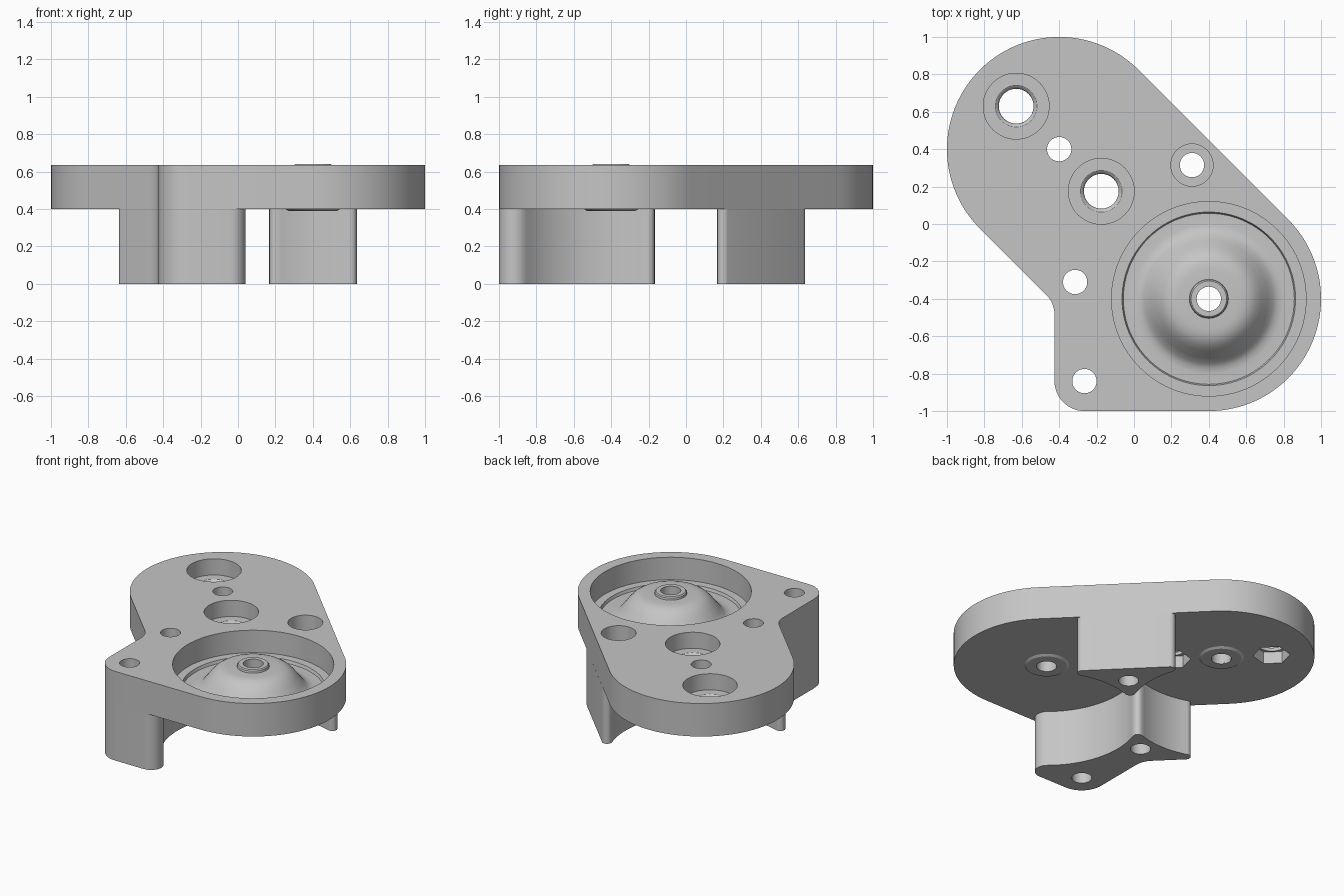
import bpy, bmesh, math

cube = bpy.data.objects.get("Cube")
if cube:
    bpy.data.objects.remove(cube, do_unlink=True)

GREY = (0.56, 0.56, 0.56, 1)
mat = bpy.data.materials.new("plain grey")
mat.use_nodes = True
mat.diffuse_color = GREY
bsdf = next(n for n in mat.node_tree.nodes if n.type == 'BSDF_PRINCIPLED')
bsdf.inputs["Base Color"].default_value = GREY

BOTTOM, TOP = 0.40, 0.635      # plate heights
A, B = (-0.4, 0.4), (0.4, -0.4)  # centres of the two round ends
R = 0.6


def finish(name, bm):
    bmesh.ops.recalc_face_normals(bm, faces=bm.faces[:])
    me = bpy.data.meshes.new(name)
    bm.to_mesh(me)
    bm.free()
    me.materials.append(mat)
    ob = bpy.data.objects.new(name, me)
    bpy.context.collection.objects.link(ob)
    return ob


def arc(c, r, a0, a1, n):
    angles = [math.radians(a0 + (a1 - a0) * i / n) for i in range(n + 1)]
    return [(c[0] + r * math.cos(a), c[1] + r * math.sin(a)) for a in angles]


def extrude(name, pts, z0, z1):
    bm = bmesh.new()
    face = bm.faces.new([bm.verts.new((x, y, z0)) for x, y in pts])
    top = bmesh.ops.extrude_face_region(bm, geom=[face])["geom"]
    bmesh.ops.translate(bm, vec=(0, 0, z1 - z0),
                        verts=[v for v in top if isinstance(v, bmesh.types.BMVert)])
    return finish(name, bm)


def lathe(name, c, profile, n=64, turn=0.0):
    """Closed (radius, z) profile spun about a vertical axis through c."""
    bm = bmesh.new()
    rings = []
    for r, z in profile:
        if r == 0:
            rings.append([bm.verts.new((c[0], c[1], z))] * n)
        else:
            rings.append([bm.verts.new((x, y, z))
                          for x, y in arc(c, r, turn, turn + 360, n)[:-1]])
    for k in range(len(rings)):
        p, q = rings[k], rings[(k + 1) % len(rings)]
        for i in range(n):
            j = (i + 1) % n
            vs = list(dict.fromkeys([p[i], p[j], q[j], q[i]]))
            if len(vs) > 2:
                bm.faces.new(vs)
    return finish(name, bm)


def drill(c, r, z0=-0.2, z1=0.9, n=40, turn=0.0):
    return lathe("cutter", c, [(0, z0), (r, z0), (r, z1), (0, z1)], n, turn)


def activate(ob):
    for o in bpy.context.selected_objects:
        o.select_set(False)
    ob.select_set(True)
    bpy.context.view_layer.objects.active = ob


def cut(ob, cutters):
    activate(ob)
    for c in cutters:
        c.hide_render = True
        m = ob.modifiers.new("cut", 'BOOLEAN')
        m.operation, m.solver, m.object = 'DIFFERENCE', 'EXACT', c
        bpy.ops.object.modifier_apply(modifier=m.name)
        bpy.data.objects.remove(c, do_unlink=True)


def smooth(ob):
    activate(ob)
    bpy.ops.object.shade_smooth_by_angle(angle=math.radians(30))


# Shared outline pieces around the square corner
corner = arc((-0.575, -0.485), 0.15, 45, 0, 8) + arc((-0.265, -0.84), 0.16, 180, 270, 14)

# Top plate
plate = extrude("top_plate", arc(A, R, 45, 225, 56) + corner + arc(B, R, -90, 45, 44),
                BOTTOM, TOP)

# Short leg: triangle with two hollow sides, rounded tips
F = 0.033
short_leg = extrude("short_leg",
                    arc((0.602, 0.2), F, -108.6, 45, 10)
                    + arc((0.2, 0.602), F, 45, 198.6, 10)
                    + arc(A, R, 18.6, -18.3, 16)
                    + arc((0.201, 0.201), F, 161.7, 288.3, 8)
                    + arc(B, R, 108.3, 71.4, 16), 0, BOTTOM)

# Corner leg: follows the plate corner, hollowed around both round ends
corner_leg = extrude("corner_leg",
                     arc((-0.602, -0.2), F, 71.4, 225, 10) + corner
                     + arc((-0.041, -0.919), 0.081, -90, 49.6, 10)
                     + arc(B, R, 229.6, 161.7, 24)
                     + arc((-0.201, -0.201), F, -18.3, 108.3, 8)
                     + arc(A, R, -71.7, -108.6, 16), 0, BOTTOM)

# Screw holes
S = 0.065
H_SHORT, H_INNER, H_CORNER = (0.31, 0.315), (-0.315, -0.31), (-0.265, -0.84)
cut(short_leg, [drill(H_SHORT, S)])
cut(corner_leg, [drill(H_INNER, S), drill(H_CORNER, S)])
cut(plate, [drill(h, S) for h in (A, H_INNER, H_CORNER, H_SHORT)])
cut(plate, [drill(H_SHORT, 0.113, 0.42)])

# Round basin with a broad, flat-topped dome
basin = [(0, 0.8), (0.52, 0.8), (0.52, 0.475), (0.464, 0.475), (0.457, 0.455), (0.40, 0.455),
         (0.37, 0.459), (0.345, 0.475), (0.315, 0.511), (0.28, 0.557), (0.25, 0.589),
         (0.22, 0.608), (0.19, 0.617), (0.16, 0.62), (S, 0.62), (S, 0.3), (0, 0.3)]
cut(plate, [lathe("cutter", B, basin, 96)])

# Counterbored holes with hexagonal pockets underneath
bore = [(0, 0.8), (0.176, 0.8), (0.176, 0.52), (0.112, 0.52), (0.1, 0.512), (0.093, 0.5),
        (0.092, 0.3), (0, 0.3)]
for c in ((-0.63, 0.63), (-0.175, 0.175)):
    cut(plate, [lathe("cutter", c, bore, 48), drill(c, 0.12, 0.3, 0.485, 6, 15)])

# Open the hidden tops of the legs
for leg in (short_leg, corner_leg):
    bm = bmesh.new()
    bm.from_mesh(leg.data)
    caps = [f for f in bm.faces if f.normal.z > 0.9]
    bmesh.ops.delete(bm, geom=caps, context='FACES')
    bm.to_mesh(leg.data)
    bm.free()

# Collar on the dome and raised rings under both centre holes
hub = lathe("hub_collar", B, [(S, 0.615), (0.105, 0.615), (0.102, 0.634), (0.095, 0.641), (S, 0.641)])
rings = [lathe(n, c, [(S, 0.39), (0.13, 0.39), (0.147, 0.401), (S, 0.401)])
         for n, c in (("rear_under_ring", A), ("front_under_ring", B))]

for ob in [plate, short_leg, corner_leg, hub] + rings:
    smooth(ob)
